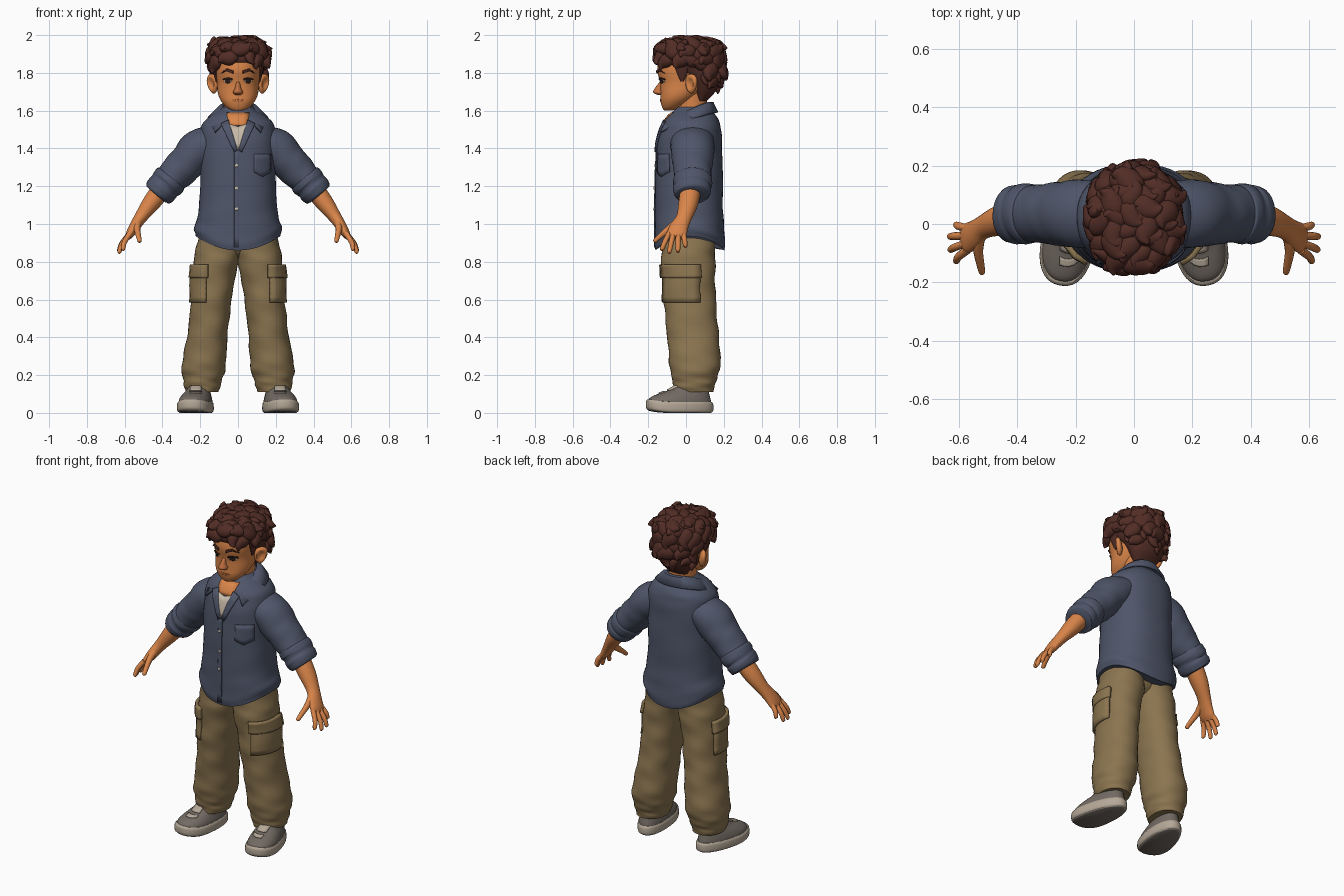
import bpy, bmesh, math, random
from math import sin, cos, pi, radians
from mathutils import Vector, Matrix
from mathutils.bvhtree import BVHTree

cube = bpy.data.objects.get("Cube")
if cube:
    bpy.data.objects.remove(cube)
random.seed(4)


def material(name, r, g, b):
    m = bpy.data.materials.new(name)
    m.use_nodes = True
    m.diffuse_color = (r, g, b, 1)
    m.node_tree.nodes["Principled BSDF"].inputs["Base Color"].default_value = (r, g, b, 1)
    return m


SKIN = material("skin", .70, .235, .068)
BLUSH = material("blush_skin", .54, .165, .052)
HAIR = material("hair", .085, .026, .019)
SHIRT = material("shirt_blue", .078, .092, .142)
TROUSER = material("trouser_khaki", .26, .178, .08)
TEE = material("undershirt_cream", .58, .50, .40)
SHOE = material("shoe_grey", .17, .145, .125)
SOLE = material("sole_beige", .46, .39, .31)
DARK = material("eye_dark", .03, .014, .01)


def make(name, bm, mats, rule=None):
    """Turn a bmesh into a smooth object; returns it with its search tree."""
    bmesh.ops.recalc_face_normals(bm, faces=bm.faces)
    tree = BVHTree.FromBMesh(bm)
    if rule:
        bm.normal_update()
        for f in bm.faces:
            f.material_index = rule(f)
    mesh = bpy.data.meshes.new(name)
    bm.to_mesh(mesh)
    bm.free()
    for m in mats:
        mesh.materials.append(m)
    mesh.shade_smooth()
    mesh.set_sharp_from_angle(angle=radians(50))
    ob = bpy.data.objects.new(name, mesh)
    bpy.context.collection.objects.link(ob)
    return ob, tree


def smooth_path(stations, steps):
    """Catmull-Rom through all station values."""
    p = [Vector(s) for s in stations]
    p = [p[0] * 2 - p[1]] + p + [p[-1] * 2 - p[-2]]
    out = []
    for a, b, c, d in zip(p, p[1:], p[2:], p[3:]):
        for i in range(steps):
            t = i / steps
            out.append((b * 2 + (c - a) * t + (a * 2 - b * 5 + c * 4 - d) * t * t
                        + (b * 3 - a - c * 3 + d) * t ** 3) / 2)
    return out + [p[-2]]


def loft(bm, stations, side=1, n=28, steps=4, up=True, ref=(0, 1, 0), power=1.0, fold=0, warp=None):
    """Rings along a path; station = x, y, z, radius along ref, radius across."""
    path = smooth_path([(s[0] * side, *s[1:]) for s in stations], steps)
    rings = []
    for i, s in enumerate(path):
        centre = Vector(s[:3])
        t = Vector(path[min(i + 1, len(path) - 1)][:3]) - Vector(path[max(i - 1, 0)][:3])
        t = Vector((0, 0, 1)) if up else t.normalized()
        u = Vector(ref)
        u = (u - t * u.dot(t)).normalized()
        v = t.cross(u)
        ring = []
        for k in range(n):
            a = 2 * pi * k / n
            c, d = cos(a), sin(a)
            r = 1 + fold * (sin(i * .9 + 2 * a) + .7 * sin(i * 1.4 - 3 * a + 1))
            co = centre + (u * s[3] * math.copysign(abs(c) ** power, c)
                           + v * s[4] * math.copysign(abs(d) ** power, d)) * r
            ring.append(bm.verts.new(warp(co) if warp else co))
        rings.append(ring)
    for a, b in zip(rings, rings[1:]):
        for k in range(n):
            bm.faces.new((a[k], a[k - 1], b[k - 1], b[k]))
    bm.faces.new(rings[0])
    bm.faces.new(rings[-1])


def solid(name, mat, stations, rule=None, **kw):
    bm = bmesh.new()
    loft(bm, stations, **kw)
    return make(name, bm, mat if isinstance(mat, list) else [mat], rule)


def plate(name, mat, outline, tree, lift, cuts=3, wrap=None):
    """Outline laid on a surface from the front, or wrapped (angle, z) round a centre."""
    bm = bmesh.new()
    f = bm.faces.new([bm.verts.new((a, 0, b)) for a, b in outline])
    bmesh.ops.triangulate(bm, faces=[f])
    bmesh.ops.subdivide_edges(bm, edges=bm.edges[:], cuts=cuts, use_grid_fill=True)
    missed = []
    for v in bm.verts:
        start, way = Vector((v.co.x, -2, v.co.z)), Vector((0, 1, 0))
        if wrap:
            a = radians(v.co.x)
            way = Vector((-math.copysign(cos(a), wrap[0]), sin(a), 0))
            start = Vector((*wrap, v.co.z)) - way
        hit = tree.ray_cast(start, way)[0]
        if hit:
            v.co = hit - way * lift / 2
        else:
            missed.append(v)
    bmesh.ops.delete(bm, geom=missed, context="VERTS")
    ob, _ = make(name, bm, [mat])
    mod = ob.modifiers.new("thickness", "SOLIDIFY")
    mod.thickness, mod.offset = lift, 0


def oval(x, z, rx, rz, n=14):
    return [(x + rx * cos(2 * pi * k / n), z + rz * sin(2 * pi * k / n)) for k in range(n)]


def box(x0, x1, z0, z1):
    return [(x0, z0), (x1, z0), (x1, z1), (x0, z1)]


# Head, nose and neck
_, head = solid("head", SKIN, [
    (0, -.095, 1.60, .02, .025), (0, -.08, 1.615, .045, .057), (0, -.055, 1.65, .08, .089),
    (0, -.03, 1.69, .105, .106), (0, 0, 1.75, .138, .113), (0, 0, 1.82, .152, .12),
    (0, .01, 1.9, .14, .115), (0, .01, 1.94, .08, .07)], power=.9, n=36)
solid("nose", BLUSH, [(0, -.135, 1.683, .014, .016), (0, -.143, 1.697, .031, .026),
                      (0, -.141, 1.722, .022, .015), (0, -.125, 1.755, .012, .01)])
solid("neck", SKIN, [(0, .03, 1.48, .09, .08), (0, .03, 1.6, .083, .075), (0, .025, 1.72, .085, .078)])
plate("mouth", BLUSH, oval(0, 1.654, .034, .006), head, .003)

# Eyes, brows and ears
for s, side in ((1, "left"), (-1, "right")):
    plate(side + "_eye_white", TEE, oval(s * .054, 1.756, .021, .01), head, .003)
    plate(side + "_iris", DARK, oval(s * .053, 1.757, .015, .012), head, .005)
    plate(side + "_lash", DARK, [(s * .03, 1.763), (s * .053, 1.768), (s * .08, 1.762),
                                 (s * .08, 1.769), (s * .053, 1.776), (s * .03, 1.769)], head, .007)
    plate(side + "_brow", HAIR, [(s * .025, 1.797), (s * .06, 1.81), (s * .088, 1.798),
                                 (s * .06, 1.823), (s * .025, 1.811)], head, .009)
    ear = bmesh.new()
    bmesh.ops.create_uvsphere(ear, u_segments=24, v_segments=16, radius=1)
    for v in ear.verts:
        dent = max(0, 1 - (v.co.y ** 2 + v.co.z ** 2) * 2.2) * (v.co.x > 0)
        v.co = Vector(((v.co.x - dent * .9) * .02, v.co.y * .038 * (1 + .25 * v.co.z), v.co.z * .052))
        v.co = Matrix.Rotation(radians(-42 * s), 3, "Z") @ Vector((v.co.x * s, v.co.y, v.co.z))
        v.co += Vector((s * (.134 + v.co.z * .12), .028, 1.742))
    make(side + "_ear", ear, [SKIN])

# Hair: a cap with broad wavy locks over it
_, cap = solid("hair_cap", HAIR, [
    (0, .08, 1.65, .03, .065), (0, .095, 1.70, .06, .098), (0, .09, 1.76, .09, .124),
    (0, .05, 1.82, .14, .137), (0, .015, 1.86, .168, .146), (0, .018, 1.92, .162, .143),
    (0, .02, 1.95, .125, .11), (0, .02, 1.966, .06, .055)], n=32)
curls = bmesh.new()
COUNT = 105
for i in range(COUNT):
    z = 1 - 1.75 * (i + .5) / COUNT
    a = i * 2.39996
    d = Vector((cos(a) * math.sqrt(1 - z * z), sin(a) * math.sqrt(1 - z * z), z))
    p, n, _, _ = cap.ray_cast(Vector((0, .03, 1.85)), d)
    if p is None or p.z < 1.735 or (p.y < .07 and p.z < 1.86):
        continue
    n = n if n.dot(d) > 0 else -n
    g = n.cross(Vector((random.uniform(-1, 1), random.uniform(-1, 1), random.uniform(-.3, 1)))).normalized()
    b = n.cross(g)
    k = random.uniform(.8, 1.2) * (1 if p.z > 1.8 else .7)
    pts = [p - n * .015 - g * .035, p - n * .002 - g * .014 * k, p + n * .002 * k + g * .018 * k + b * .008,
           p + n * .012 * k + g * .042 * k + b * .024, p + n * .024 * k + g * .05 * k + b * .042]
    radii = (.012, .03 * k, .033 * k, .022 * k, .003)
    loft(curls, [(*q, r * 1.15, r * .85) for q, r in zip(pts, radii)], n=12, steps=3, up=False, ref=b)
make("hair_locks", curls, [HAIR])
for s, side in ((1, "left"), (-1, "right")):
    solid(side + "_sideburn", HAIR, [(s * .112, -.02, 1.755, .008, .006), (s * .118, -.02, 1.79, .024, .01),
                                     (s * .124, -.02, 1.86, .05, .02)], n=14)


# Shirt body with a curved hem
def hem(co):
    low = max(0, min(1, (1.03 - co.z) / .16))
    co.z += low * .08 * min(1, (co.x / .23) ** 2)
    return co


_, torso = solid("shirt_body", SHIRT, [
    (0, .02, .86, .182, .224), (0, .02, .91, .187, .233), (0, .018, 1.0, .182, .222),
    (0, .015, 1.1, .18, .205), (0, .017, 1.25, .178, .2), (0, .018, 1.4, .173, .2),
    (0, .025, 1.49, .162, .198), (0, .03, 1.54, .147, .182), (0, .032, 1.575, .126, .141),
    (0, .035, 1.60, .10, .10), (0, .035, 1.62, .085, .078)], n=48, power=.87, fold=.006, warp=hem)
plate("chest_skin", SKIN, [(-.05, 1.52), (.05, 1.52), (.06, 1.59), (-.06, 1.59)], torso, .004)
plate("undershirt", TEE, [(-.055, 1.53), (-.004, 1.395), (.008, 1.395), (.055, 1.53), (0, 1.515)], torso, .008)
plate("placket", SHIRT, box(-.02, .006, .875, 1.41), torso, .005, cuts=9)
for s, side in ((1, "left"), (-1, "right")):
    plate(side + "_lapel", SHIRT, [(s * .05, 1.55), (s * .002, 1.39), (s * .02, 1.38), (s * .09, 1.53)], torso, .012)
for i, z in enumerate((1.40, 1.31, 1.19, 1.08)):
    plate(f"button_{i + 1}", TEE, oval(-.008, z, .009, .009, 10), torso, .0085, cuts=1)
plate("chest_pocket", SHIRT, [(.085, 1.37), (.085, 1.275), (.13, 1.25), (.172, 1.275), (.172, 1.37)], torso, .006)

# Collar folded over the neck, pointed at the front
bm = bmesh.new()
rows = []
for i in range(41):
    t = (i - 20) / 20
    a = t * radians(152)
    front = max(0, -cos(a))
    drop = .085 * ((1 - cos(a)) / 2) ** 1.4
    tip = abs(t) ** 6
    shape = ((.088, .10 + .02 * front, 1.585), (.085, .095 + .03 * front, 1.642),
             (.104, .107 + .04 * front, 1.64), (.155, .13 + .065 * front, 1.59))
    row = []
    for j, (rx, ry, z) in enumerate(shape):
        q = tip * (j == 3)
        row.append(bm.verts.new((sin(a) * rx + math.copysign(.05, t) * q,
                                 .035 + cos(a) * ry - .004 * q, z - drop - .025 * q)))
    rows.append(row)
for a, b in zip(rows, rows[1:]):
    for j in range(3):
        bm.faces.new((a[j], b[j], b[j + 1], a[j + 1]))
collar, _ = make("collar", bm, [SHIRT])
collar.modifiers.new("thickness", "SOLIDIFY").thickness = .012
collar.modifiers["thickness"].offset = 0

solid("trouser_seat", TROUSER, [(0, .015, .81, .05, .02), (0, .015, .84, .09, .07),
                                (0, .015, .88, .115, .17), (0, .015, .97, .14, .2)])


# Shoe shaping: wide toe, toe-out turn and a slight toe lift
def shoe_warp(s):
    def warp(co):
        x = (co.x - s * .215) * (1 - .9 * (co.y + .03))
        y = co.y + .03
        a = s * radians(11)
        lift = .016 * max(0, (-co.y - .08) / .13) ** 2
        return Vector((s * .22 + x * cos(a) - y * sin(a), -.033 + x * sin(a) + y * cos(a), co.z + lift))
    return warp


# Limbs and shoes on both sides
for s, side in ((1, "left"), (-1, "right")):
    tube = dict(side=s, up=False)
    solid(side + "_sleeve", SHIRT, [
        (.09, .035, 1.465, .105, .07), (.195, .035, 1.405, .118, .104), (.26, .035, 1.337, .108, .099),
        (.31, .035, 1.285, .102, .094), (.36, .035, 1.235, .096, .084), (.385, .035, 1.21, .09, .078)],
        fold=.014, **tube)
    solid(side + "_cuff", SHIRT, [
        (.345, .035, 1.25, .088, .076), (.355, .035, 1.238, .102, .09), (.375, .035, 1.217, .104, .092),
        (.39, .033, 1.20, .097, .085), (.405, .032, 1.183, .101, .088), (.425, .03, 1.163, .095, .08),
        (.432, .03, 1.155, .08, .066)], fold=.008, **tube)
    solid(side + "_forearm", SKIN, [
        (.38, .03, 1.215, .056, .055), (.46, .012, 1.11, .052, .047), (.515, -.01, 1.035, .041, .034),
        (.545, -.033, .99, .047, .029), (.57, -.048, .95, .052, .023), (.583, -.053, .928, .044, .015)], **tube)
    hand = bmesh.new()
    for y, tip in ((-.014, (.612, -.002, .878)), (-.04, (.635, -.043, .85)),
                   (-.066, (.633, -.09, .845)), (-.09, (.612, -.13, .86))):
        root, end = Vector((.572, y, .95)), Vector(tip)
        mid = root.lerp(end, .55) + Vector((.007, 0, .004))
        loft(hand, [(*root, .014, .015), (*mid, .0135, .0135), (*root.lerp(end, .93), .011, .011),
                    (*end, .004, .004)], n=12, **tube)
    loft(hand, [(.53, -.04, 1.01, .022, .024), (.534, -.09, .973, .017, .019), (.527, -.135, .937, .014, .014),
                (.521, -.165, .91, .011, .011), (.52, -.17, .905, .003, .003)],
         n=12, side=s, up=False, ref=(1, 0, 0))
    make(side + "_fingers", hand, [SKIN])

    _, leg = solid(side + "_trouser_leg", TROUSER, [
        (.10, .015, .95, .135, .105), (.104, .012, .87, .142, .119), (.115, .012, .8, .143, .12),
        (.131, .016, .7, .138, .112), (.14, .02, .6, .139, .107), (.152, .028, .5, .137, .106),
        (.163, .037, .4, .137, .107), (.176, .046, .3, .137, .114), (.183, .047, .23, .132, .116),
        (.187, .045, .18, .118, .104), (.189, .042, .145, .111, .097), (.19, .042, .11, .102, .087)],
        side=s, n=36, power=.93, fold=.016)
    plate(side + "_cargo_pocket", TROUSER, box(-28, 76, .585, .76), leg, .013, 5, (s * .135, .017))
    plate(side + "_cargo_flap", TROUSER, box(-30, 78, .715, .785), leg, .02, 5, (s * .13, .016))

    shape = dict(side=s, n=36, power=.88, warp=shoe_warp(s))
    solid(side + "_sole", [SOLE, SHOE], [
        (.215, -.03, 0, .168, .078), (.215, -.03, .012, .18, .089), (.215, -.03, .045, .18, .089),
        (.215, -.03, .058, .172, .083)], rule=lambda f: int(f.normal.z < -.8), **shape)
    _, upper = solid(side + "_shoe_upper", SHOE, [
        (.215, -.03, .04, .172, .083), (.215, -.026, .07, .162, .081), (.215, -.008, .097, .137, .072),
        (.213, .018, .12, .108, .062), (.21, .04, .15, .08, .052)], **shape)
    x = s * .223
    plate(side + "_tongue", SOLE, box(x - .03, x + .03, .119, .142), upper, .009)
    plate(side + "_lace", SOLE, box(x - .032, x + .032, .103, .111), upper, .009)
